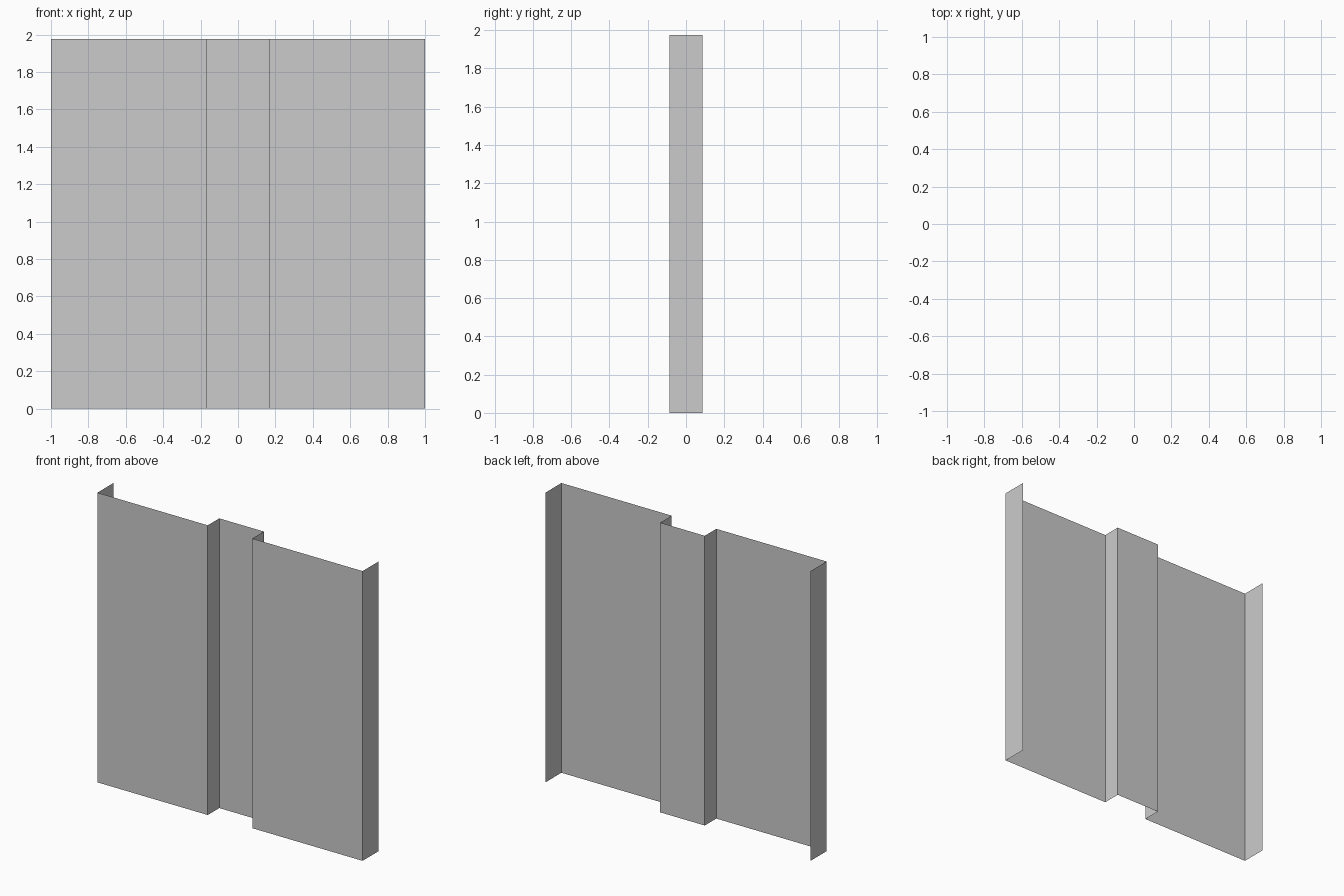
import bpy
import bmesh

if "Cube" in bpy.data.objects:
    bpy.data.objects.remove(bpy.data.objects["Cube"])

HEIGHT = 1.975
FRONT, BACK, RECESS = -0.086, 0.086, 0.038

# Right half of the folded sheet's plan, mirrored to the left
half = [(0.168, RECESS), (0.168, FRONT), (1.0, FRONT), (1.0, BACK)]
profile = [(-x, y) for x, y in reversed(half)] + half

# Folded open sheet: profile edges extruded straight up
bm = bmesh.new()
verts = [bm.verts.new((x, y, 0)) for x, y in profile]
edges = [bm.edges.new(pair) for pair in zip(verts, verts[1:])]
result = bmesh.ops.extrude_edge_only(bm, edges=edges)
top = [g for g in result["geom"] if isinstance(g, bmesh.types.BMVert)]
bmesh.ops.translate(bm, verts=top, vec=(0, 0, HEIGHT))

# Face the sheet towards the front
bmesh.ops.recalc_face_normals(bm, faces=bm.faces)
bm.normal_update()
if sum(f.normal.y * f.calc_area() for f in bm.faces) > 0:
    bmesh.ops.reverse_faces(bm, faces=bm.faces)

mesh = bpy.data.meshes.new("folded_wall_panel")
bm.to_mesh(mesh)
bm.free()
panel = bpy.data.objects.new("folded_wall_panel", mesh)
bpy.context.collection.objects.link(panel)
